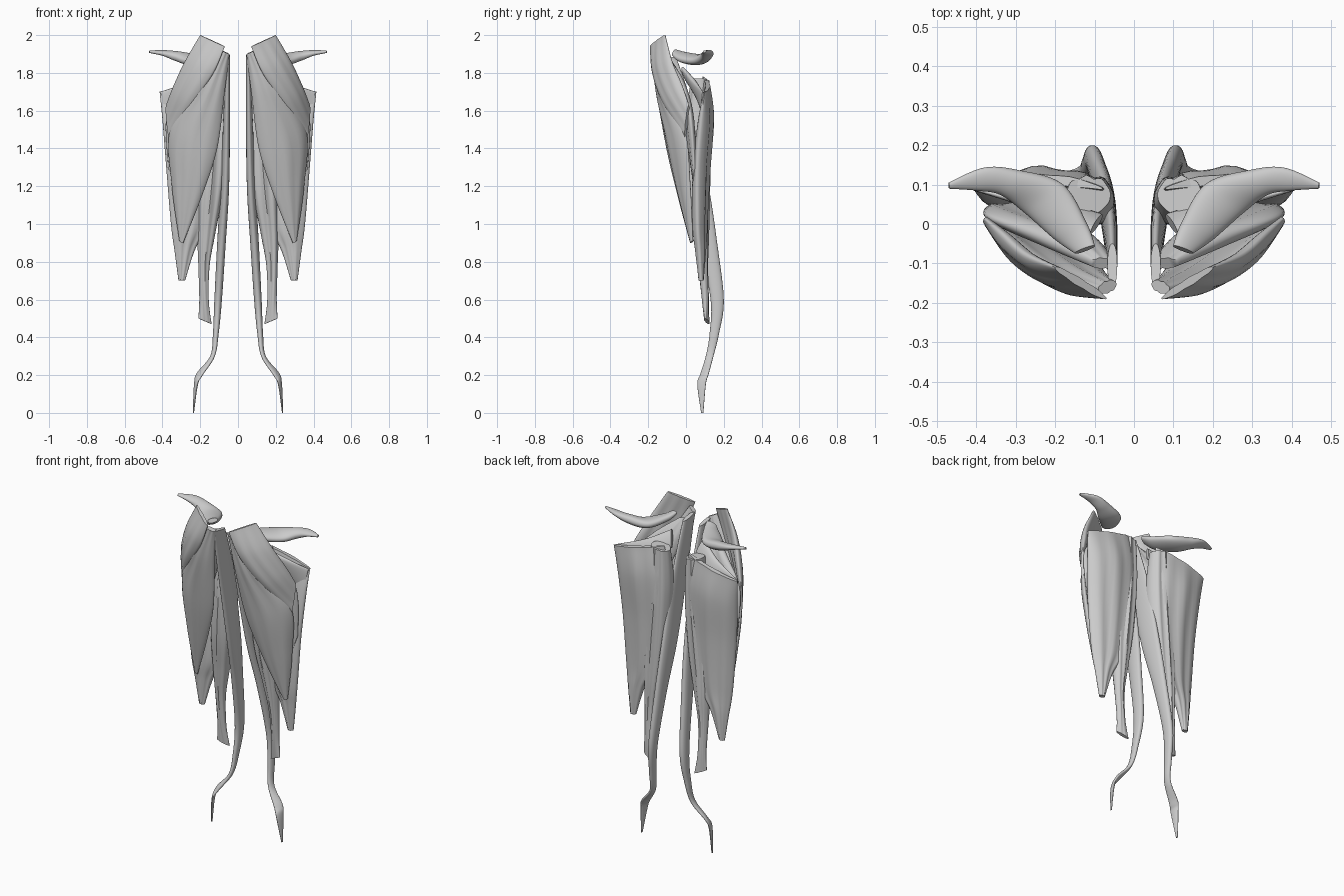
import bpy, bmesh, math
from mathutils import Vector

RING, STEPS = 36, 10


def spline(rows):
    # Catmull-Rom interpolation of whole section rows
    out = []
    n = len(rows)
    for i in range(n - 1):
        p0, p1, p2, p3 = rows[max(i - 1, 0)], rows[i], rows[i + 1], rows[min(i + 2, n - 1)]
        for k in range(STEPS):
            t = k / STEPS
            out.append([0.5 * (2 * b + (c - a) * t + (2 * a - 5 * b + 4 * c - d) * t * t
                               + (3 * b - a - 3 * c + d) * t ** 3)
                        for a, b, c, d in zip(p0, p1, p2, p3)])
    out.append(list(rows[-1]))
    return out


def muscle(name, rows, ripple=0.0):
    # each row: edge point A, edge point B, thickness, bow (towards the section normal)
    secs = spline(rows)
    mids = [(Vector(s[0:3]) + Vector(s[3:6])) / 2 for s in secs]
    bm = bmesh.new()
    rings = []
    for i, s in enumerate(secs):
        w = Vector(s[3:6]) - Vector(s[0:3])
        tan = mids[min(i + 1, len(mids) - 1)] - mids[max(i - 1, 0)]
        nrm = w.cross(tan).normalized()
        th, bow = max(s[6], 0.006), s[7]
        ring = []
        for k in range(RING):
            a = 2 * math.pi * k / RING
            u, v = math.cos(a), math.sin(a)
            wave = 1 + ripple * math.sin(u * 9 + i * 0.08)
            off = math.copysign(abs(v) ** 0.85, v) * th / 2 * wave + bow * (1 - u * u)
            ring.append(bm.verts.new(mids[i] + w * (u / 2) + nrm * off))
        rings.append(ring)
    for r, q in zip(rings, rings[1:]):
        for k in range(RING):
            j = (k + 1) % RING
            bm.faces.new((r[k], r[j], q[j], q[k]))
    bm.faces.new(rings[0][::-1])
    bm.faces.new(rings[-1])
    bmesh.ops.recalc_face_normals(bm, faces=bm.faces)
    me = bpy.data.meshes.new(name)
    bm.to_mesh(me)
    bm.free()
    ob = bpy.data.objects.new(name, me)
    bpy.context.collection.objects.link(ob)
    ob.modifiers.new("mirror", 'MIRROR').use_mirror_merge = False
    bpy.context.view_layer.objects.active = ob
    bpy.ops.object.select_all(action='DESELECT')
    ob.select_set(True)
    bpy.ops.object.shade_smooth_by_angle(angle=math.radians(50))


# horn-shaped blade at the top, sweeping back and outwards
muscle("upper_horn_muscle", [
    (.10, -.055, 1.92, .15, -.075, 1.90, .025, 0),
    (.12, .00, 1.90, .20, -.04, 1.87, .045, 0),
    (.18, .10, 1.88, .28, .03, 1.86, .055, 0),
    (.29, .135, 1.895, .34, .075, 1.88, .05, 0),
    (.38, .143, 1.91, .40, .085, 1.90, .03, 0),
    (.47, .105, 1.915, .47, .09, 1.91, .012, 0)])

# broad strap across the upper front
muscle("front_upper_strap", [
    (.07, -.19, 1.94, .20, -.11, 2.0, .02, 0),
    (.13, -.175, 1.80, .28, -.075, 1.86, .045, -.01),
    (.24, -.12, 1.64, .34, -.02, 1.73, .045, -.01),
    (.365, -.005, 1.46, .38, .015, 1.63, .02, 0)], .1)

# long fan on the front
muscle("front_long_fan", [
    (.045, -.15, 1.90, .09, -.17, 1.92, .03, 0),
    (.07, -.13, 1.70, .22, -.13, 1.72, .05, -.005),
    (.11, -.08, 1.40, .36, -.01, 1.50, .055, -.03),
    (.19, -.03, 1.15, .35, .02, 1.20, .045, -.015),
    (.29, .025, .90, .31, .035, .91, .015, 0)], .1)

# short fan in the middle layer
muscle("middle_short_fan", [
    (.05, -.10, 1.88, .11, -.10, 1.87, .03, 0),
    (.09, -.05, 1.70, .25, -.03, 1.76, .06, 0),
    (.20, .02, 1.42, .375, .02, 1.60, .05, 0),
    (.32, .05, 1.16, .37, .045, 1.30, .02, 0)], .1)

# narrow strap along the top of the rear sheet
muscle("rear_upper_strap", [
    (.08, .02, 1.74, .11, -.02, 1.83, .03, 0),
    (.20, .07, 1.66, .24, .04, 1.76, .04, 0),
    (.38, .09, 1.56, .41, .09, 1.70, .015, 0)])

# large rear sheet, notched at its lower inner edge
muscle("rear_sheet", [
    (.08, .09, 1.78, .415, .10, 1.70, .025, .02),
    (.06, .08, 1.60, .40, .08, 1.55, .07, .03),
    (.08, .08, 1.30, .38, .06, 1.30, .08, .015),
    (.14, .09, 1.02, .355, .06, 1.00, .07, 0),
    (.225, .085, .87, .335, .07, .85, .05, 0),
    (.28, .08, .70, .315, .08, .70, .025, 0)], .15)

# inner rear belly running down to a tendon
muscle("rear_inner_belly", [
    (.06, .07, 1.75, .17, .08, 1.77, .09, 0),
    (.05, .06, 1.50, .19, .06, 1.50, .13, 0),
    (.075, .065, 1.20, .21, .06, 1.20, .12, 0),
    (.12, .08, .95, .215, .08, .95, .08, 0),
    (.15, .09, .78, .21, .09, .78, .05, 0),
    (.155, .105, .60, .205, .10, .60, .035, 0),
    (.14, .12, .47, .21, .10, .50, .02, 0)], .1)

# long slender strap on the inner side, with its flared tendon foot
muscle("inner_long_strap", [
    (.055, -.16, 1.90, .055, -.05, 1.88, .025, 0),
    (.058, -.10, 1.60, .06, .04, 1.60, .035, 0),
    (.065, -.01, 1.20, .075, .12, 1.20, .045, 0),
    (.085, .07, .90, .09, .165, .90, .045, 0),
    (.105, .13, .60, .105, .20, .60, .04, 0),
    (.115, .125, .42, .12, .175, .42, .03, 0),
    (.13, .105, .30, .14, .145, .30, .022, 0),
    (.19, .075, .20, .215, .12, .21, .02, 0),
    (.215, .06, .15, .23, .105, .15, .015, 0),
    (.235, .08, .00, .237, .092, .00, .006, 0)])
